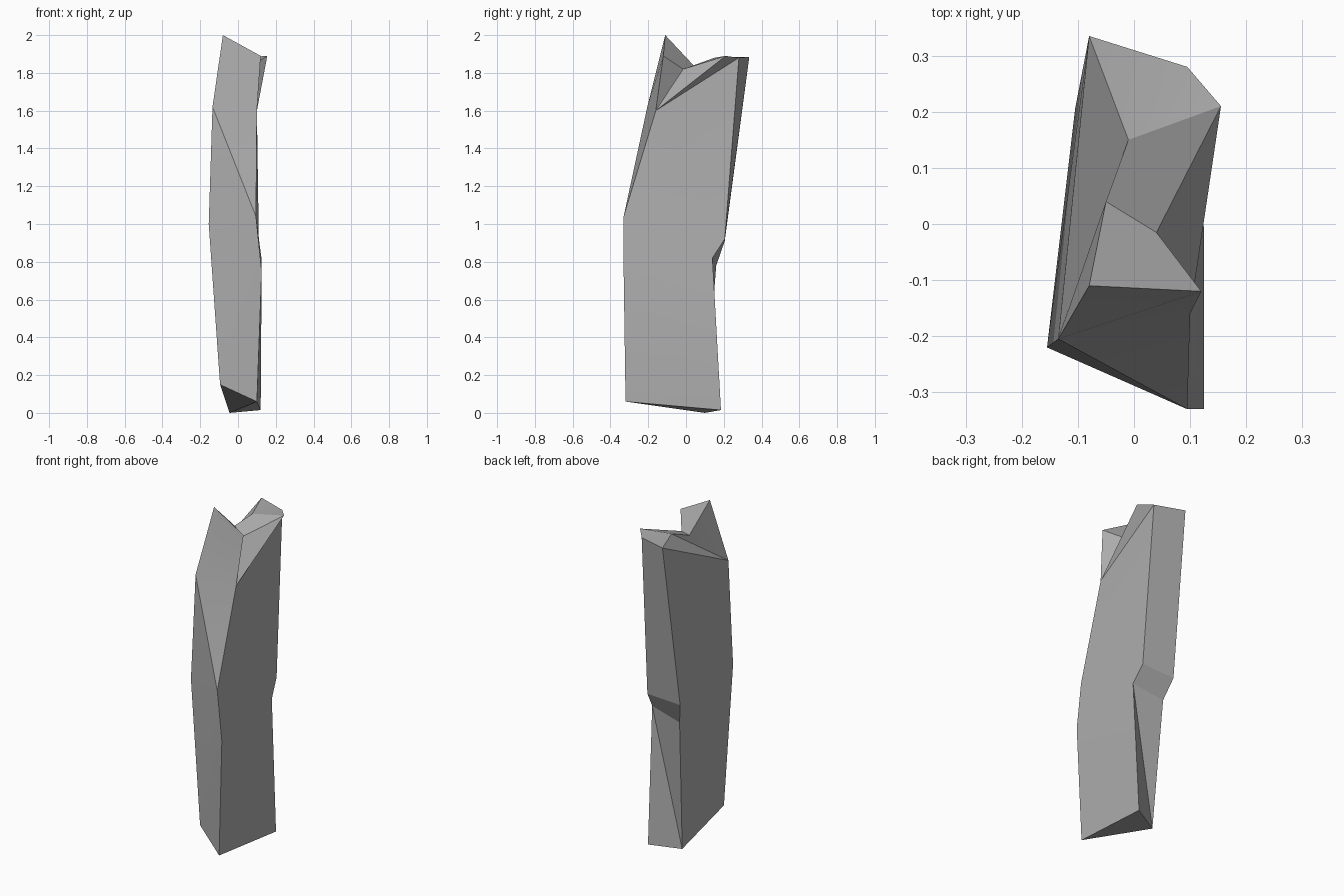
import bpy, bmesh, math

cube = bpy.data.objects.get("Cube")
if cube:
    bpy.data.objects.remove(cube, do_unlink=True)

# Stone colour
stone = bpy.data.materials.new("stone_grey")
stone.use_nodes = True
grey = (0.42, 0.42, 0.42, 1)
stone.diffuse_color = grey
stone.node_tree.nodes["Principled BSDF"].inputs["Base Color"].default_value = grey

# Corners of the broken slab
corners = {
    # jagged broken top
    "peak": (-.08, -.11, 2), "tip": (.12, -.12, 1.89),
    "notch": (.04, -.015, 1.82), "dip": (-.05, .04, 1.84),
    "ridge": (-.01, .15, 1.88), "spur": (.155, .21, 1.89),
    "crest": (.095, .28, 1.88), "heel": (-.08, .335, 1.885),
    # shoulders and waist
    "shoulder": (-.135, -.205, 1.62), "chip": (.1, -.16, 1.6),
    "hip": (-.155, -.22, 1), "brow": (.095, -.33, 1.04),
    "knee": (.125, -.33, .75),
    "back_a": (-.105, .205, .91), "back_b": (-.07, .16, .78),
    "nick_a": (.11, .205, .92), "nick_b": (.124, .14, .82),
    # slanted foot
    "foot_a": (-.095, -.22, .15), "foot_b": (.1, -.32, .06),
    "foot_c": (.12, .185, .015), "foot_d": (-.045, .1, 0),
}

# Facets, each named by its corners
facets = {
    "broken_top": ["peak tip notch dip", "dip notch ridge", "notch spur ridge",
                   "ridge spur crest", "ridge crest heel"],
    "chipped_corner": ["chip notch tip", "chip spur notch", "chip crest spur"],
    "left_rim": ["peak dip shoulder", "shoulder dip ridge", "shoulder ridge heel"],
    "front": ["shoulder chip tip peak", "shoulder brow chip", "shoulder hip brow",
              "hip foot_a foot_b knee brow"],
    "broad_sides": ["heel back_a hip shoulder",
                    "back_a back_b foot_d foot_a hip",
                    "chip brow nick_a crest", "brow knee nick_b nick_a",
                    "knee foot_b foot_c nick_b"],
    "back": ["heel crest nick_a back_a", "back_a nick_a nick_b back_b",
             "back_b nick_b foot_d", "nick_b foot_c foot_d"],
    "foot": ["foot_a foot_d foot_b", "foot_b foot_d foot_c"],
}

# Stone slab
bm = bmesh.new()
verts = {name: bm.verts.new(co) for name, co in corners.items()}
for group in facets.values():
    for facet in group:
        bm.faces.new([verts[name] for name in facet.split()])
bmesh.ops.recalc_face_normals(bm, faces=bm.faces)
mesh = bpy.data.meshes.new("stone_slab")
bm.to_mesh(mesh)
bm.free()
mesh.materials.append(stone)
slab = bpy.data.objects.new("stone_slab", mesh)
bpy.context.collection.objects.link(slab)

# Smooth the gentle bends, keep the breaks sharp
bpy.ops.object.select_all(action="DESELECT")
slab.select_set(True)
bpy.context.view_layer.objects.active = slab
bpy.ops.object.shade_smooth_by_angle(angle=math.radians(14))
